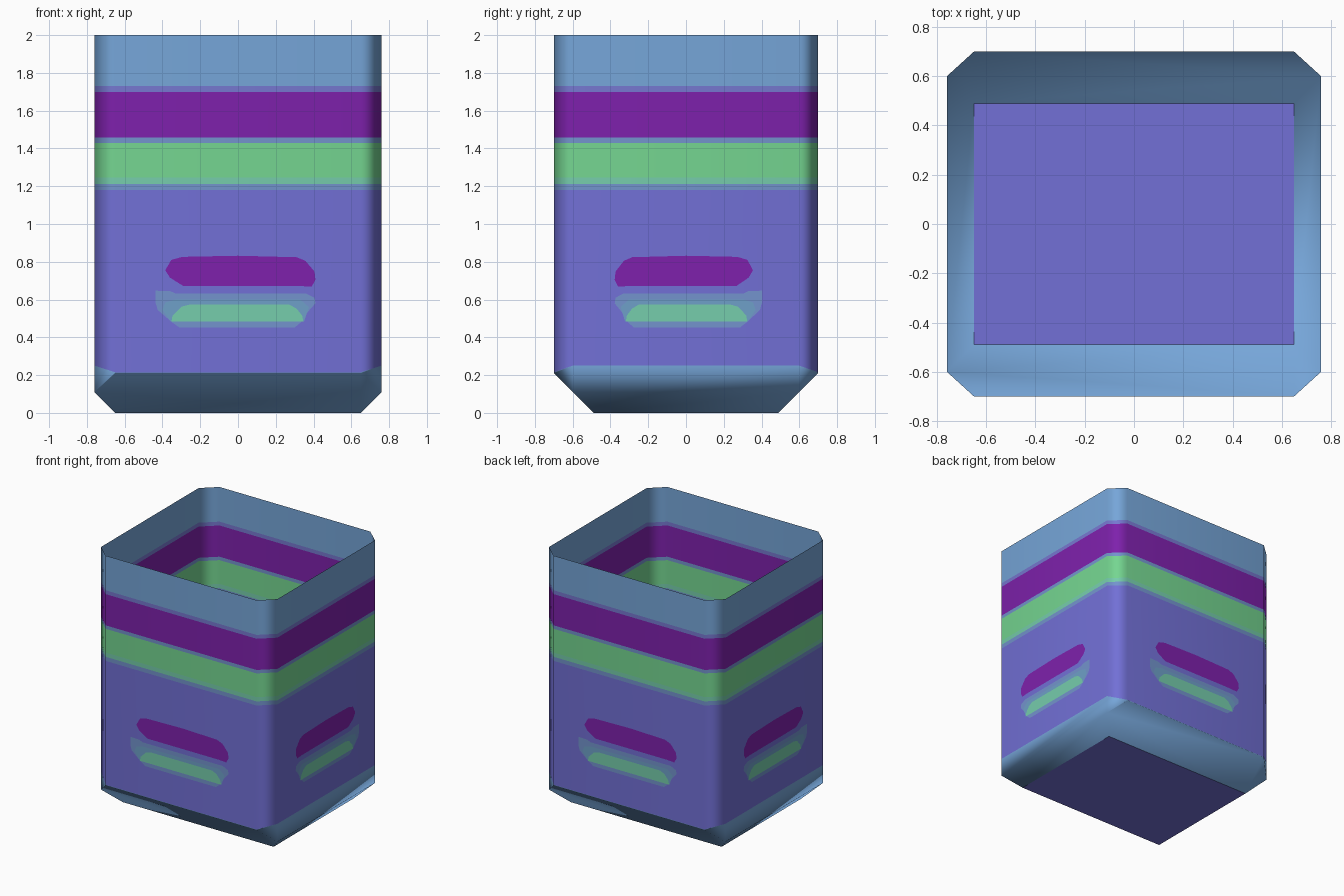
import bpy, bmesh, math
from mathutils import Matrix, Vector

if "Cube" in bpy.data.objects:
    bpy.data.objects.remove(bpy.data.objects["Cube"])


def material(name, rgb):
    m = bpy.data.materials.new(name)
    lin = [(c / 255 / 12.92) if c < 11 else ((c / 255 + 0.055) / 1.055) ** 2.4 for c in rgb]
    m.diffuse_color = (*lin, 1)
    m.use_nodes = True
    m.node_tree.nodes["Principled BSDF"].inputs["Base Color"].default_value = m.diffuse_color
    return m


MATS = [material(n, c) for n, c in (
    ("periwinkle", (114, 112, 214)),
    ("sky blue", (118, 166, 217)),
    ("leaf green", (117, 214, 145)),
    ("deep purple", (126, 33, 172)),
    ("violet blue", (118, 120, 208)),
    ("slate blue", (115, 148, 205)),
    ("steel blue", (110, 160, 200)),
    ("teal green", (118, 205, 172)))]
BODY, SKY, GREEN, PURPLE, VIOLET, SLATE, STEEL, TEAL = range(8)
X, Y = 0.76, 0.70            # wall positions
XI, YI = 0.65, 0.60          # where the chamfered corners begin


def finish(bm, name):
    me = bpy.data.meshes.new(name)
    bm.to_mesh(me)
    bm.free()
    for m in MATS:
        me.materials.append(m)
    ob = bpy.data.objects.new(name, me)
    bpy.context.collection.objects.link(ob)
    return ob


# Open container shell: rings of eight points, heights (front/back, sides)
bm = bmesh.new()


def ring(zf, zs):
    pts = [(XI, -Y, zf), (X, -YI, zs), (X, YI, zs), (XI, Y, zf),
           (-XI, Y, zf), (-X, YI, zs), (-X, -YI, zs), (-XI, -Y, zf)]
    return [bm.verts.new(p) for p in pts]


def face(verts, mat, smooth=True):
    f = bm.faces.new(verts)
    f.material_index = mat
    f.smooth = smooth


base = [bm.verts.new(p) for p in ((XI, -0.49, 0), (XI, 0.49, 0), (-XI, 0.49, 0), (-XI, -0.49, 0))]
face(base[::-1], BODY, False)
low = ring(0.21, 0.11)

# Sloped skirt under the walls
face([base[3], base[0], low[1], low[0], low[7], low[6]], SKY)
face([base[0], base[1], low[2], low[1]], SKY)
face([base[1], base[2], low[5], low[4], low[3], low[2]], SKY)
face([base[2], base[3], low[6], low[5]], SKY)

# Coloured bands of the wall
prev = low
for zf, zs, mat in ((0.215, 0.25, SKY), (1.18, 1.18, BODY), (1.212, 1.212, SLATE),
                    (1.245, 1.245, TEAL), (1.43, 1.43, GREEN), (1.457, 1.457, SLATE),
                    (1.70, 1.70, PURPLE), (1.73, 1.73, VIOLET), (2.0, 2.0, SKY)):
    cur = ring(zf, zs)
    for i in range(8):
        j = (i + 1) % 8
        face([prev[i], prev[j], cur[j], cur[i]], mat)
    prev = cur
shell = finish(bm, "container_shell")
mod = shell.modifiers.new("flat_walls", 'WEIGHTED_NORMAL')
mod.keep_sharp = True

# Painted marks as seen on the front wall (x, z)
MARKS = (
    (PURPLE, 0.002, ((-.385, .755), (-.353, .81), (-.295, .826), (0, .832), (.31, .824), (.357, .805),
                     (.405, .748), (.41, .705), (.39, .668), (.325, .672), (-.29, .672), (-.36, .716))),
    (SLATE, 0.001, ((-.437, .647), (-.36, .645), (-.33, .632), (.36, .632), (.405, .61), (.41, .58),
                    (.37, .535), (.34, .485), (.30, .452), (-.31, .452), (-.35, .48),
                    (-.425, .545), (-.437, .585))),
    (STEEL, 0.002, ((-.40, .545), (-.385, .585), (-.33, .60), (.33, .60), (.375, .56),
                    (.35, .483), (-.355, .483))),
    (TEAL, 0.003, ((-.352, .483), (-.347, .515), (-.30, .562), (-.257, .573), (.272, .573),
                   (.31, .552), (.34, .515), (.346, .483))))

# One set of marks per wall, shown on the outside and inside of the thin sheet;
# the side walls carry a narrower mirrored copy
for k, name in enumerate(("front", "right", "back", "left")):
    side = k % 2
    sx = -Y / X if side else 1
    dist = X if side else Y
    rot = Matrix.Rotation(k * math.pi / 2, 4, 'Z')
    bm = bmesh.new()
    for mat, lift, pts in MARKS:
        for s in (1, -1):
            vs = [bm.verts.new(rot @ Vector((x * sx, -dist - s * lift, z))) for x, z in pts]
            f = bm.faces.new(vs)
            f.material_index = mat
            f.normal_update()
            if f.normal.dot(rot @ Vector((0, -s, 0))) < 0:
                f.normal_flip()
    finish(bm, name + "_marks")
